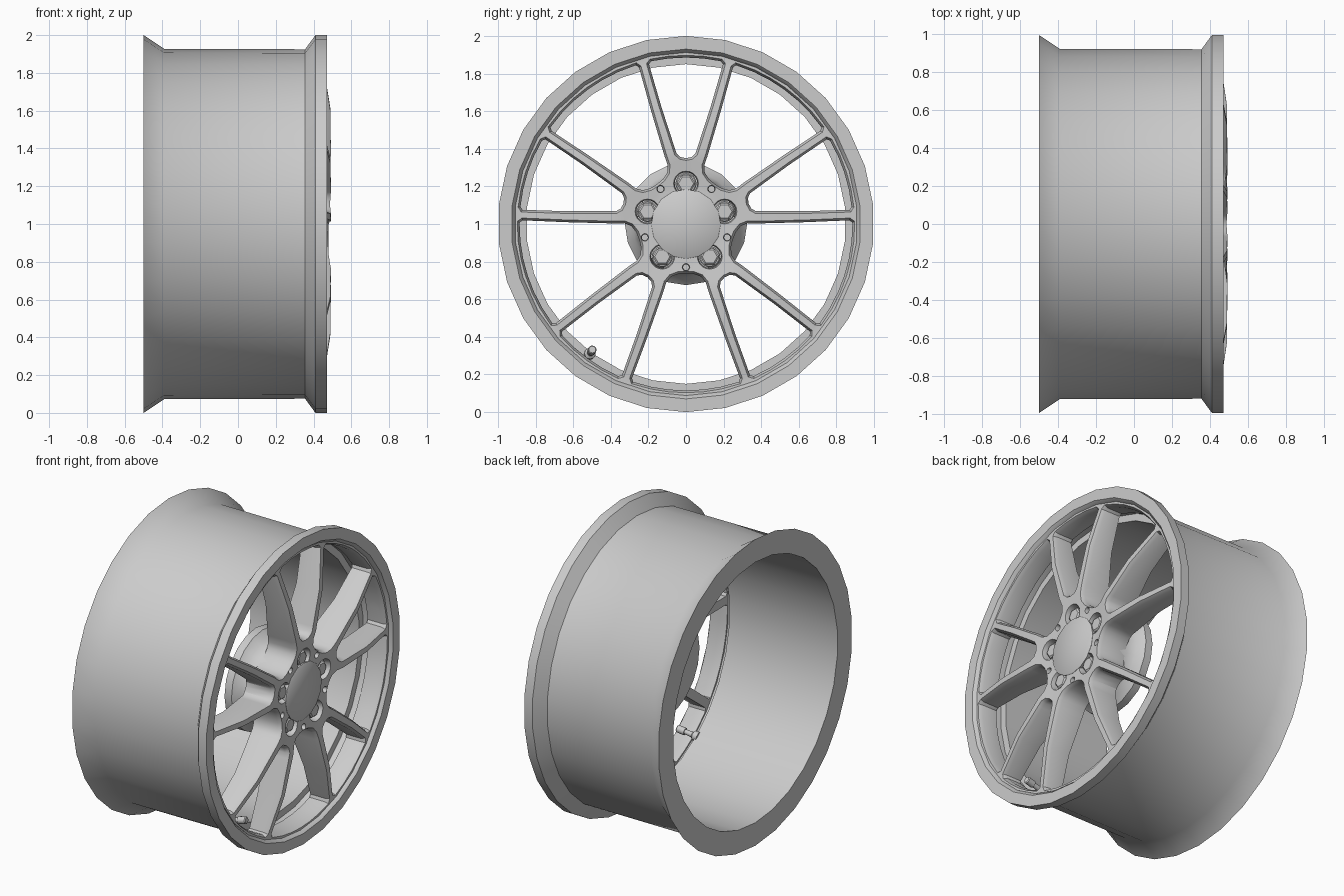
import bpy, bmesh
from math import sin, cos, pi, radians, hypot
from mathutils import Vector

if "Cube" in bpy.data.objects:
    bpy.data.objects.remove(bpy.data.objects["Cube"])


def finish(name, bm, loc=(0, 0, 1), rot=(0, 0, 0), angle=40):
    bmesh.ops.remove_doubles(bm, verts=bm.verts, dist=1e-5)
    bmesh.ops.recalc_face_normals(bm, faces=bm.faces)
    me = bpy.data.meshes.new(name)
    bm.to_mesh(me)
    bm.free()
    ob = bpy.data.objects.new(name, me)
    bpy.context.collection.objects.link(ob)
    ob.location, ob.rotation_euler = loc, rot
    bpy.ops.object.select_all(action='DESELECT')
    ob.select_set(True)
    bpy.context.view_layer.objects.active = ob
    bpy.ops.object.shade_smooth_by_angle(angle=radians(angle))
    return ob


def revolve(name, profile, n, closed=False, **kw):
    """Spin an (x, radius) profile around the x axis."""
    bm = bmesh.new()
    rings = [[bm.verts.new((x, r * cos(pi / 2 + 2 * pi * i / n), r * sin(pi / 2 + 2 * pi * i / n)))
              for i in range(n)] for x, r in profile]
    pairs = list(zip(rings, rings[1:])) + ([(rings[-1], rings[0])] if closed else [])
    for a, b in pairs:
        for i in range(n):
            j = (i + 1) % n
            bm.faces.new((a[i], a[j], b[j], b[i]))
    return finish(name, bm, **kw)


def interp(t, pts):
    if t <= pts[0][0]:
        return pts[0][1]
    for (a, u), (b, v) in zip(pts, pts[1:]):
        if t <= b:
            return u + (v - u) * (t - a) / (b - a)
    return pts[-1][1]


def polar(a, r, s=0):
    return Vector((r * cos(a) - s * sin(a), r * sin(a) + s * cos(a)))


def circle(c, r, n):
    return [c + polar(pi / 2 + 2 * pi * i / n, r) for i in range(n)]


def window(a, half, arc):
    """Mirrored opening: half outline as (offset, radius), closed by an arc at the rim."""
    right = [polar(a, r, s) for s, r in half]
    left = [polar(a, r, -s) for s, r in half[1:]]
    rim = [polar(a + radians(d), 0.885) for d in arc]
    return right + rim + left[::-1]


def offset(loop, d):
    """Grow a closed 2D outline by d."""
    n = len(loop)
    area = sum(loop[i].cross(loop[(i + 1) % n]) for i in range(n))
    sg = 1 if area > 0 else -1
    out = []
    for i in range(n):
        e1 = (loop[i] - loop[i - 1]).normalized()
        e2 = (loop[(i + 1) % n] - loop[i]).normalized()
        n1, n2 = Vector((e1.y, -e1.x)) * sg, Vector((e2.y, -e2.x)) * sg
        m = (n1 + n2).normalized()
        out.append(loop[i] + m * d / max(0.5, m.dot(n1)))
    return out


# Rim barrel with both flanges
revolve("rim_barrel", [(-.5, 1), (-.39, .927), (.355, .925), (.41, 1), (.47, 1), (.47, .93),
                       (.44, .905), (.28, .895), (.28, .85), (-.5, .85)], 30, closed=True)

# Outlines of the spoked face: windows, bolt holes, small holes
FIFTHS = [pi / 2 + 2 * pi * k / 5 for k in range(5)]
V_HALF = [(0, .35), (.03, .356), (.05, .375), (.06, .405), (.13, .62), (.197, .85)]
GAP_HALF = [(0, .262), (.04, .265), (.08, .28), (.105, .31), (.12, .36), (.205, .6), (.287, .82)]
loops = [(circle(Vector((0, 0)), .912, 30), 0)]
for a in FIFTHS:
    loops.append((window(a, V_HALF, (12, 6, 0, -6, -12)), .012))
    loops.append((window(a + pi / 5, GAP_HALF, (18.5, 12, 6, 0, -6, -12, -18.5)), .012))
    loops.append((circle(polar(a, .215), .06, 20), .006))
    loops.append((circle(polar(a + pi / 5, .23), .016, 12), .004))

# Spoked face: chamfered front, straight walls, thinner towards the rim
FRONT = [(.2, .472), (.28, .48), (.37, .492), (.62, .49), (.8, .468), (.88, .45)]
DEPTH = [(.36, .2), (.62, .16), (.88, .13)]
bm = bmesh.new()
layers = {0: [], 1: [], 2: []}
for loop, d in loops:
    rings = []
    for k, pts in enumerate((offset(loop, d), loop, loop)):
        ring = [bm.verts.new((-k, p.x, p.y)) for p in pts]
        layers[k].append(ring)
        rings.append(ring)
    n = len(loop)
    for ra, rb in zip(rings, rings[1:]):
        for i in range(n):
            j = (i + 1) % n
            bm.faces.new((ra[i], ra[j], rb[j], rb[i]))
for k in (0, 2):
    edges = [bm.edges.get((r[i - 1], r[i])) for r in layers[k] for i in range(len(r))]
    bmesh.ops.triangle_fill(bm, use_beauty=True, edges=edges, normal=(1, 0, 0))
for k, rings in layers.items():
    for v in (v for ring in rings for v in ring):
        r = hypot(v.co.y, v.co.z)
        v.co.x = interp(r, FRONT) - (0, .025, interp(r, DEPTH))[k]
finish("spoked_face", bm, angle=30)

# Hub flaring into the mounting pad, with a rear bore
revolve("hub_pad", [(.32, 0), (.32, .262), (.27, .268), (.22, .285), (.18, .325), (.13, .325),
                    (.13, .16), (.25, .15), (.25, 0)], 20)

# Centre cap
revolve("centre_cap", [(.44, 0), (.44, .18), (.474, .185), (.478, .18), (.478, 0)], 16)

# Wheel bolts: hexagon heads on round collars
for k, a in enumerate(FIFTHS):
    p = polar(a, .215)
    loc = (0, p.x, 1 + p.y)
    revolve(f"bolt_collar_{k}", [(.31, 0), (.31, .056), (.415, .056), (.42, .05), (.42, 0)], 20, loc=loc)
    revolve(f"bolt_head_{k}", [(.41, 0), (.41, .05), (.458, .05), (.466, .04), (.466, 0)], 6,
            loc=loc, rot=(pi / 6, 0, 0), angle=20)

# Tyre valve, sitting on the rim step
p = polar(radians(233.5), .862)
revolve("valve", [(.0, 0), (.0, .03), (.03, .03), (.04, .017), (.09, .015), (.09, .023),
                  (.14, .023), (.145, .018), (.145, 0)], 12,
        loc=(.27, p.x, 1 + p.y), rot=(0, radians(-10), radians(6)))
